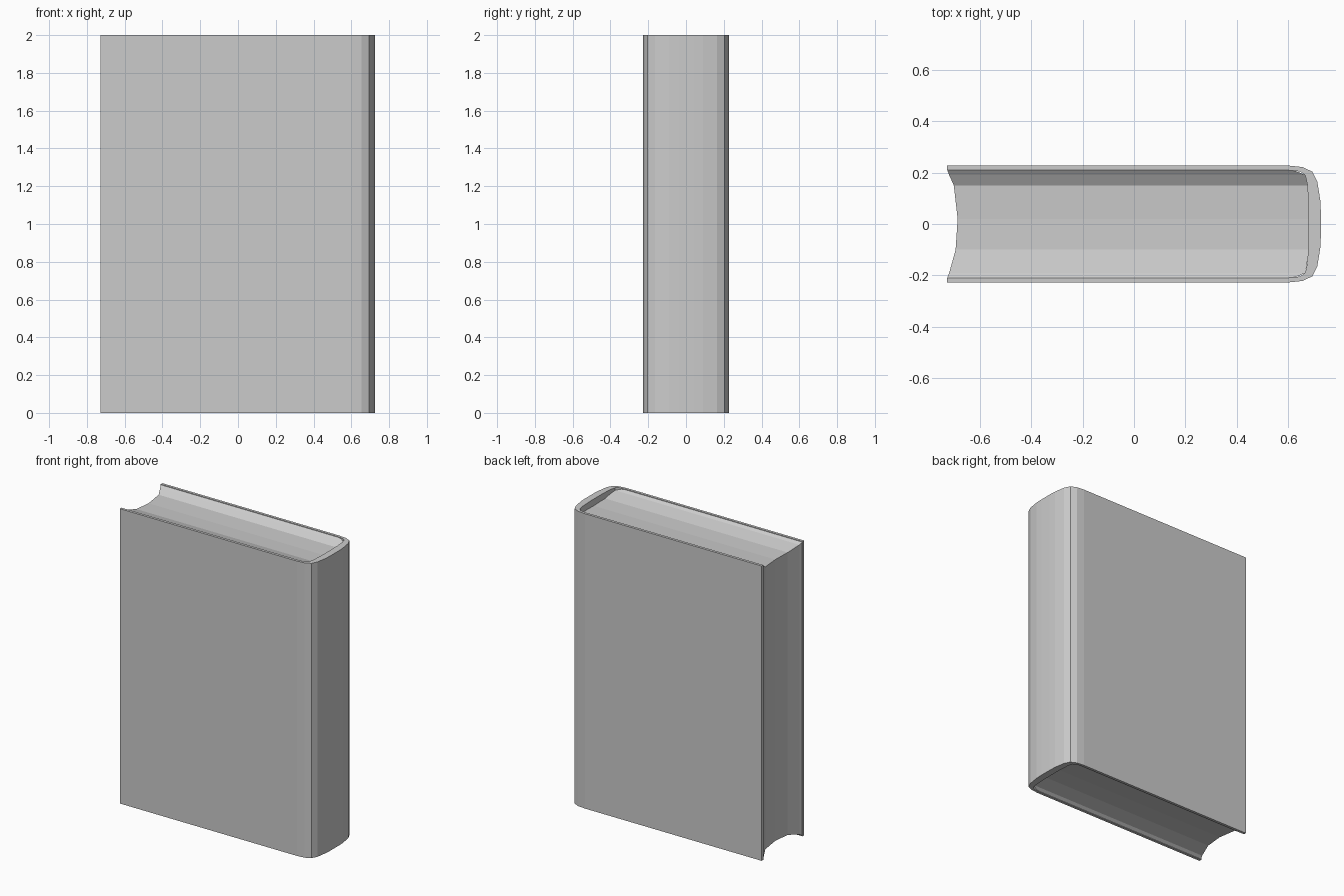
import bpy, bmesh

if "Cube" in bpy.data.objects:
    bpy.data.objects.remove(bpy.data.objects["Cube"])

HEIGHT = 2.0


def make_object(name, bm):
    bmesh.ops.recalc_face_normals(bm, faces=bm.faces)
    mesh = bpy.data.meshes.new(name)
    bm.to_mesh(mesh)
    bm.free()
    obj = bpy.data.objects.new(name, mesh)
    bpy.context.collection.objects.link(obj)
    return obj


def mirrored(half):
    """Half profile given from the fore edge to the spine on +y."""
    return half + [(x, -y) for x, y in reversed(half)]


# Cover: U-shaped section with a rounded spine, full height
outer = mirrored([(-0.727, 0.227), (0.60, 0.227), (0.655, 0.221), (0.693, 0.203),
                  (0.712, 0.165), (0.724, 0.09), (0.726, 0.04)])
inner = mirrored([(-0.727, 0.209), (0.60, 0.209), (0.645, 0.204), (0.665, 0.19),
                  (0.673, 0.155), (0.677, 0.09), (0.678, 0.04)])

bm = bmesh.new()
rings = []
for z in (0, HEIGHT):
    rings.append([[bm.verts.new((x, y, z)) for x, y in p] for p in (outer, inner)])
(ob, ib), (ot, it) = rings
for i in range(len(outer) - 1):
    j = i + 1
    bm.faces.new((ob[i], ob[j], ot[j], ot[i]))
    bm.faces.new((ib[i], ib[j], it[j], it[i]))
    bm.faces.new((ob[i], ob[j], ib[j], ib[i]))
    bm.faces.new((ot[i], ot[j], it[j], it[i]))
for i in (0, -1):
    bm.faces.new((ob[i], ib[i], it[i], ot[i]))
make_object("cover", bm)

# Page block: hollowed fore edge, head and tail; stations of (y, fore x, inset)
stations = [(-0.209, -0.725, 0.004), (-0.19, -0.718, 0.018), (-0.10, -0.693, 0.042),
            (0.02, -0.685, 0.046), (0.15, -0.700, 0.042), (0.19, -0.718, 0.018),
            (0.209, -0.725, 0.004)]
bm = bmesh.new()
loops = []
for y, x, d in stations:
    spine = 0.68 if abs(y) < 0.16 else 0.62 if abs(y) > 0.2 else 0.666
    loops.append([bm.verts.new(c) for c in (
        (x, y, d), (spine, y, d), (spine, y, HEIGHT - d), (x, y, HEIGHT - d))])
for a, b in zip(loops, loops[1:]):
    for k in range(4):
        n = (k + 1) % 4
        bm.faces.new((a[k], a[n], b[n], b[k]))
bm.faces.new(loops[0])
bm.faces.new(loops[-1])
make_object("page_block", bm)
